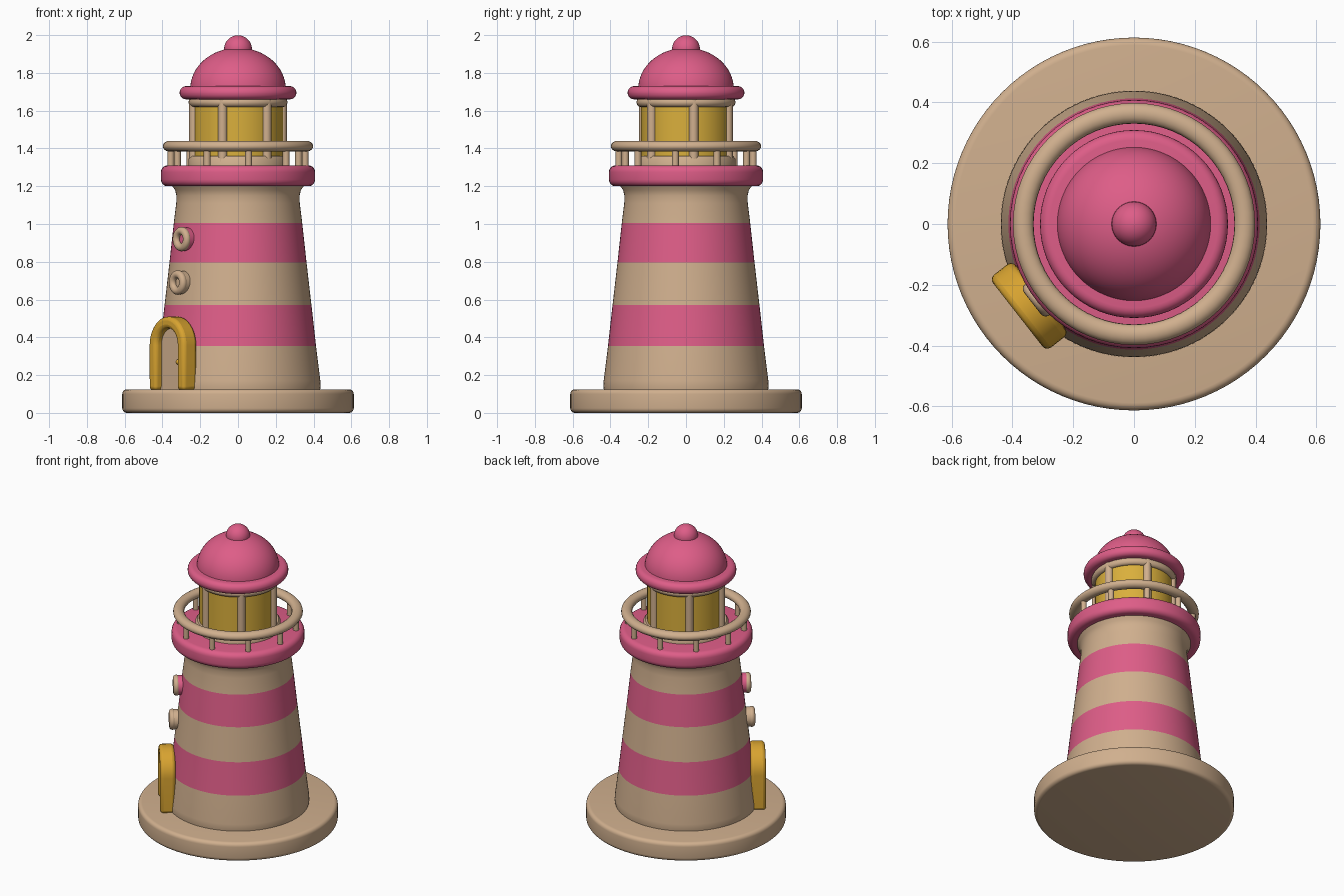
import bpy, bmesh
from math import sin, cos, pi, radians
from mathutils import Matrix, Vector

if "Cube" in bpy.data.objects:
    bpy.data.objects.remove(bpy.data.objects["Cube"], do_unlink=True)


def material(name, r, g, b):
    m = bpy.data.materials.new(name)
    m.use_nodes = True
    m.diffuse_color = (r, g, b, 1)
    bsdf = next(n for n in m.node_tree.nodes if n.type == 'BSDF_PRINCIPLED')
    bsdf.inputs["Base Color"].default_value = (r, g, b, 1)
    bsdf.inputs["Roughness"].default_value = 0.7
    return m


TAN = material("warm tan", 0.63, 0.43, 0.27)
PINK = material("rose pink", 0.73, 0.11, 0.245)
YELLOW = material("lamp yellow", 0.70, 0.43, 0.045)
AMBER = material("door amber", 0.69, 0.37, 0.03)


def finish(name, bm, mats, matrix=None, angle=40):
    bmesh.ops.recalc_face_normals(bm, faces=bm.faces)
    me = bpy.data.meshes.new(name)
    bm.to_mesh(me)
    bm.free()
    for m in mats:
        me.materials.append(m)
    ob = bpy.data.objects.new(name, me)
    bpy.context.collection.objects.link(ob)
    if matrix:
        ob.matrix_world = matrix
    bpy.ops.object.select_all(action='DESELECT')
    ob.select_set(True)
    bpy.context.view_layer.objects.active = ob
    bpy.ops.object.shade_smooth_by_angle(angle=radians(angle))
    return ob


def lathe(name, profile, mats, segs=64, matrix=None, closed=False, rule=None):
    """Spin (radius, height) points round local z; cap open ends."""
    bm = bmesh.new()
    rings = [[bm.verts.new((r * cos(2 * pi * i / segs), r * sin(2 * pi * i / segs), z))
              for i in range(segs)] for r, z in profile]
    pairs = list(zip(rings, rings[1:])) + ([(rings[-1], rings[0])] if closed else [])
    for a, b in pairs:
        for i in range(segs):
            j = (i + 1) % segs
            bm.faces.new((a[i], a[j], b[j], b[i]))
    if not closed:
        bm.faces.new(rings[0])
        bm.faces.new(rings[-1])
    if rule:
        for f in bm.faces:
            f.material_index = rule(f.calc_center_median())
    return finish(name, bm, mats, matrix)


def arc(r0, z0, rr, rz, start, end, n=8):
    """Elliptical arc of profile points, angles in degrees."""
    return [(r0 + rr * cos(radians(start + (end - start) * i / n)),
             z0 + rz * sin(radians(start + (end - start) * i / n))) for i in range(n + 1)]


def rounded_disc(name, radius, z0, z1, bevel, mat, matrix=None, segs=64):
    r = radius - bevel
    pts = arc(r, z0 + bevel, bevel, bevel, -90, 0, 5) + arc(r, z1 - bevel, bevel, bevel, 0, 90, 5)
    return lathe(name, pts, [mat], segs, matrix)


def ring(name, radius, z, rr, rz, mat, matrix=None, segs=64):
    return lathe(name, arc(radius, z, rr, rz, 0, 345, 15), [mat], segs, matrix, closed=True)


def post_circle(name, count, radius, offset, thick, z0, z1):
    for k in range(count):
        a = radians(-90 + offset + k * 360 / count)
        lathe(f"{name}_{k + 1}", [(thick, z0), (thick, z1)], [TAN], 16,
              Matrix.Translation((radius * cos(a), radius * sin(a), 0)))


# Base and striped tower
rounded_disc("base", 0.613, 0, 0.125, 0.025, TAN, segs=96)
STRIPES = ((0.355, 0.57), (0.795, 1.005))
lathe("tower", [(0.43, 0.10), (0.438, 0.14), (0.436, 0.17), (0.413, 0.355), (0.389, 0.57),
                (0.363, 0.795), (0.34, 1.005), (0.327, 1.11), (0.326, 1.15), (0.333, 1.18),
                (0.352, 1.205), (0.36, 1.22)], [TAN, PINK], 96,
      rule=lambda c: int(any(a < c.z < b for a, b in STRIPES)))

# Gallery and railing
rounded_disc("gallery", 0.408, 1.2, 1.31, 0.035, PINK)
post_circle("railing_post", 10, 0.36, 9, 0.018, 1.29, 1.41)
ring("railing", 0.364, 1.412, 0.034, 0.028, TAN)

# Lantern room
lathe("lantern_base", [(0.262, 1.29), (0.262, 1.345), (0.25, 1.36)], [TAN])
lathe("lantern_glass", [(0.238, 1.33), (0.238, 1.65)], [YELLOW])
post_circle("lantern_post", 6, 0.237, 40, 0.025, 1.33, 1.66)
ring("lantern_top", 0.24, 1.645, 0.022, 0.025, TAN)

# Roof
rounded_disc("roof_rim", 0.309, 1.66, 1.73, 0.033, PINK)
lathe("roof_dome", arc(0, 1.715, 0.253, 0.218, 0, 89, 16), [PINK])
lathe("roof_ball", arc(0, 1.925, 0.074, 0.074, -89, 89, 16), [PINK], 32)

# Door and windows share one facing: local x sideways, y up, z outward
facing = radians(218)
normal = Vector((cos(facing), sin(facing), 0))
side = normal.cross(Vector((0, 0, 1))) * -1


def wall_frame(distance, z):
    m = Matrix((side, (0, 0, 1), normal)).transposed().to_4x4()
    m.translation = normal * distance + Vector((0, 0, z))
    return m


def arch(half, top):
    """Arched outline standing on y = 0."""
    return [(half, 0)] + arc(0, top - half, half, half, 0, 180, 20) + [(-half, 0)]


def extrude(bm, depth):
    faces = bmesh.ops.extrude_face_region(bm, geom=bm.faces[:])
    verts = [v for v in faces["geom"] if isinstance(v, bmesh.types.BMVert)]
    bmesh.ops.translate(bm, verts=verts, vec=(0, 0, depth))


bm = bmesh.new()
outer, inner = ([bm.verts.new((x, y, 0)) for x, y in arch(h, t)]
                for h, t in ((0.152, 0.39), (0.09, 0.328)))
for i in range(len(outer) - 1):
    bm.faces.new((outer[i], outer[i + 1], inner[i + 1], inner[i]))
extrude(bm, 0.095)
door_frame = finish("door_frame", bm, [AMBER], wall_frame(0.39, 0.12), 50)
bevel = door_frame.modifiers.new("rounded", 'BEVEL')
bevel.width, bevel.segments, bevel.limit_method = 0.02, 3, 'ANGLE'
bevel.angle_limit = radians(50)

bm = bmesh.new()
bm.faces.new([bm.verts.new((x, y, 0)) for x, y in arch(0.1, 0.335)])
extrude(bm, 0.06)
finish("door", bm, [TAN], wall_frame(0.385, 0.12))
lathe("door_knob", arc(0, 0, 0.014, 0.014, -85, 85, 8), [AMBER], 16,
      wall_frame(0.452, 0.27) @ Matrix.Translation((0.065, 0, 0)))

for name, wall, z, collar in (("lower_window", 0.376, 0.69, TAN), ("upper_window", 0.351, 0.92, PINK)):
    ring(name + "_rim", 0.044, 0.018, 0.021, 0.02, TAN, wall_frame(wall + 0.01, z), 32)
    lathe(name + "_collar", [(0.062, -0.05), (0.062, 0.018)], [collar], 32, wall_frame(wall + 0.005, z))
